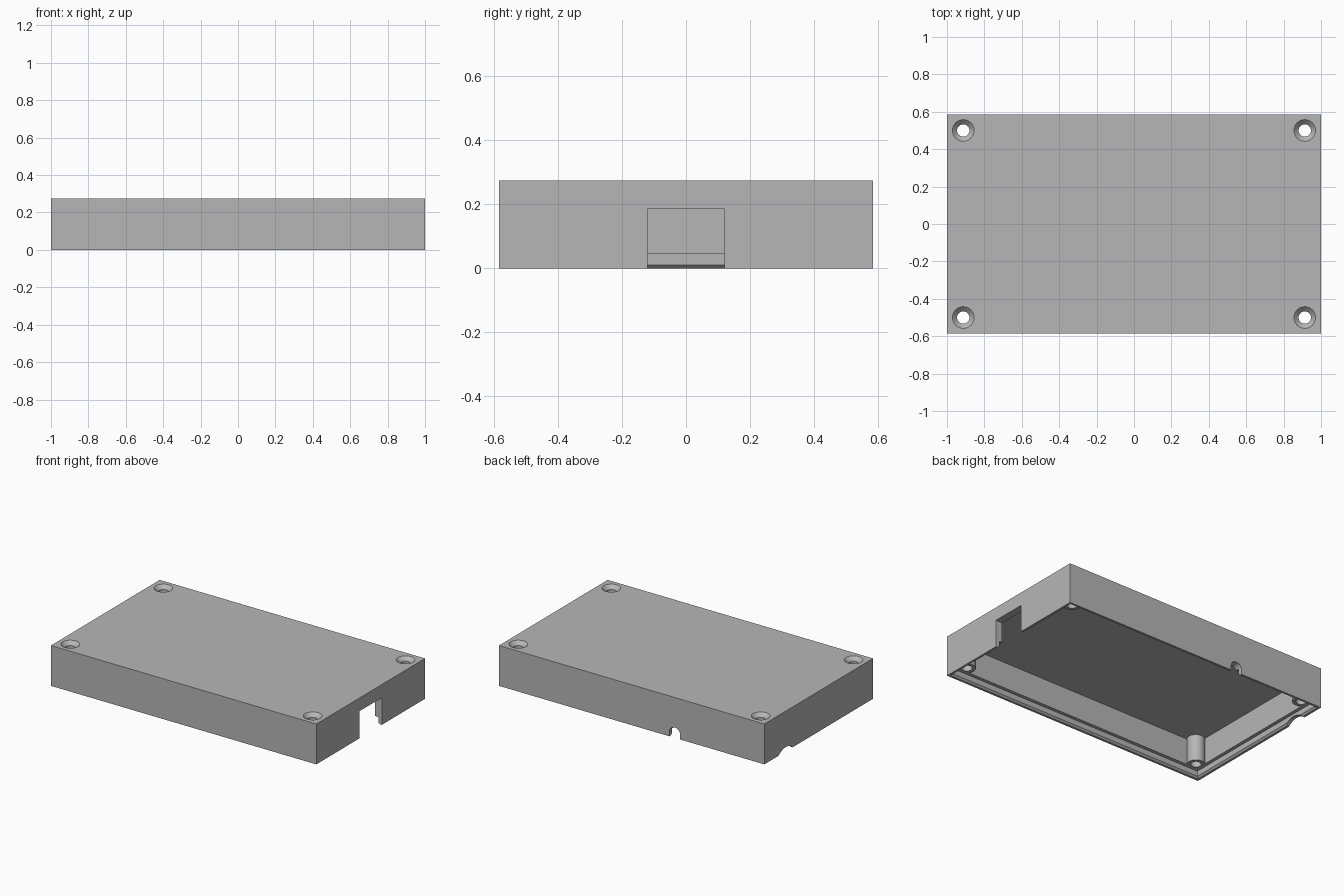
import bpy, bmesh, math
from mathutils import Matrix

cube = bpy.data.objects.get("Cube")
if cube:
    bpy.data.objects.remove(cube)

HALF_X, HALF_Y, HEIGHT = 1.0, 0.585, 0.275
STEP_Z, CEILING_Z, WALL = 0.047, 0.225, 0.05

grey = bpy.data.materials.new("plain grey")
grey.use_nodes = True
colour = (0.47, 0.47, 0.47, 1)
grey.diffuse_color = colour
grey.node_tree.nodes["Principled BSDF"].inputs["Base Color"].default_value = colour


def loft(name, rings):
    """Skin a closed solid through matching rings of points."""
    bm = bmesh.new()
    loops = [[bm.verts.new(p) for p in ring] for ring in rings]
    for a, b in zip(loops, loops[1:]):
        for i in range(len(a)):
            j = (i + 1) % len(a)
            bm.faces.new((a[i], a[j], b[j], b[i]))
    bm.faces.new(loops[0])
    bm.faces.new(loops[-1])
    bmesh.ops.recalc_face_normals(bm, faces=bm.faces)
    mesh = bpy.data.meshes.new(name)
    bm.to_mesh(mesh)
    bm.free()
    mesh.materials.append(grey)
    obj = bpy.data.objects.new(name, mesh)
    bpy.context.collection.objects.link(obj)
    return obj


def rectangle(inset, z):
    x, y = HALF_X - inset, HALF_Y - inset
    return [(-x, -y, z), (x, -y, z), (x, y, z), (-x, y, z)]


def circle(cx, cy, r, z, n=40):
    return [(cx + r * math.cos(math.tau * i / n), cy + r * math.sin(math.tau * i / n), z)
            for i in range(n)]


def turned(name, cx, cy, profile):
    return loft(name, [circle(cx, cy, r, z) for r, z in profile])


def box(name, x0, x1, y0, y1, z0, z1):
    return loft(name, [[(x0, y0, z), (x1, y0, z), (x1, y1, z), (x0, y1, z)] for z in (z0, z1)])


def combine(target, tool, operation):
    """Apply a boolean and discard the tool."""
    tool.hide_render = True
    mod = target.modifiers.new(operation, 'BOOLEAN')
    mod.operation, mod.solver, mod.object = operation, 'EXACT', tool
    bpy.context.view_layer.objects.active = target
    bpy.ops.object.modifier_apply(modifier=mod.name)
    bpy.data.objects.remove(tool)


# Hollow cover with chamfered lip and stepped rim
cover = loft("enclosure_cover", [rectangle(i, z) for i, z in (
    (0, HEIGHT), (0, 0), (0.015, 0), (0.027, 0.011),
    (0.027, STEP_Z), (WALL, STEP_Z), (WALL, CEILING_Z))])

# Corner screw posts, then their countersunk through holes
corners = [(sx * 0.913, sy * 0.5) for sx in (-1, 1) for sy in (-1, 1)]
for x, y in corners:
    combine(cover, turned("screw_post", x, y, ((0.056, STEP_Z), (0.056, 0.25))), 'UNION')
for x, y in corners:
    hole = turned("screw_hole", x, y, (
        (0.033, -0.1), (0.033, HEIGHT - 0.025), (0.058, HEIGHT), (0.058, HEIGHT + 0.05)))
    combine(cover, hole, 'DIFFERENCE')

# Connector slot in the +x wall
combine(cover, box("connector_slot", 0.9, 1.1, -0.12, 0.12, -0.1, 0.185), 'DIFFERENCE')

# Round-topped cable notch in the back wall
bore = turned("cable_bore", 0, 0, ((0.041, -0.1), (0.041, 0.1)))
bore.data.transform(Matrix.Translation((-0.325, HALF_Y, 0.03)) @ Matrix.Rotation(math.pi / 2, 4, 'X'))
combine(cover, bore, 'DIFFERENCE')
combine(cover, box("cable_mouth", -0.366, -0.284, 0.485, 0.685, -0.1, 0.03), 'DIFFERENCE')

# Shallow arched notch in the -x wall
arch = turned("arched_notch", 0, 0, ((0.11, -0.1), (0.11, 0.1)))
arch.data.transform(Matrix.Translation((-HALF_X, 0.355, -0.08)) @ Matrix.Rotation(math.pi / 2, 4, 'Y'))
combine(cover, arch, 'DIFFERENCE')

# Smooth the round parts and keep the edges crisp
bpy.ops.object.select_all(action='DESELECT')
cover.select_set(True)
bpy.context.view_layer.objects.active = cover
bpy.ops.object.shade_smooth_by_angle(angle=math.radians(30))
